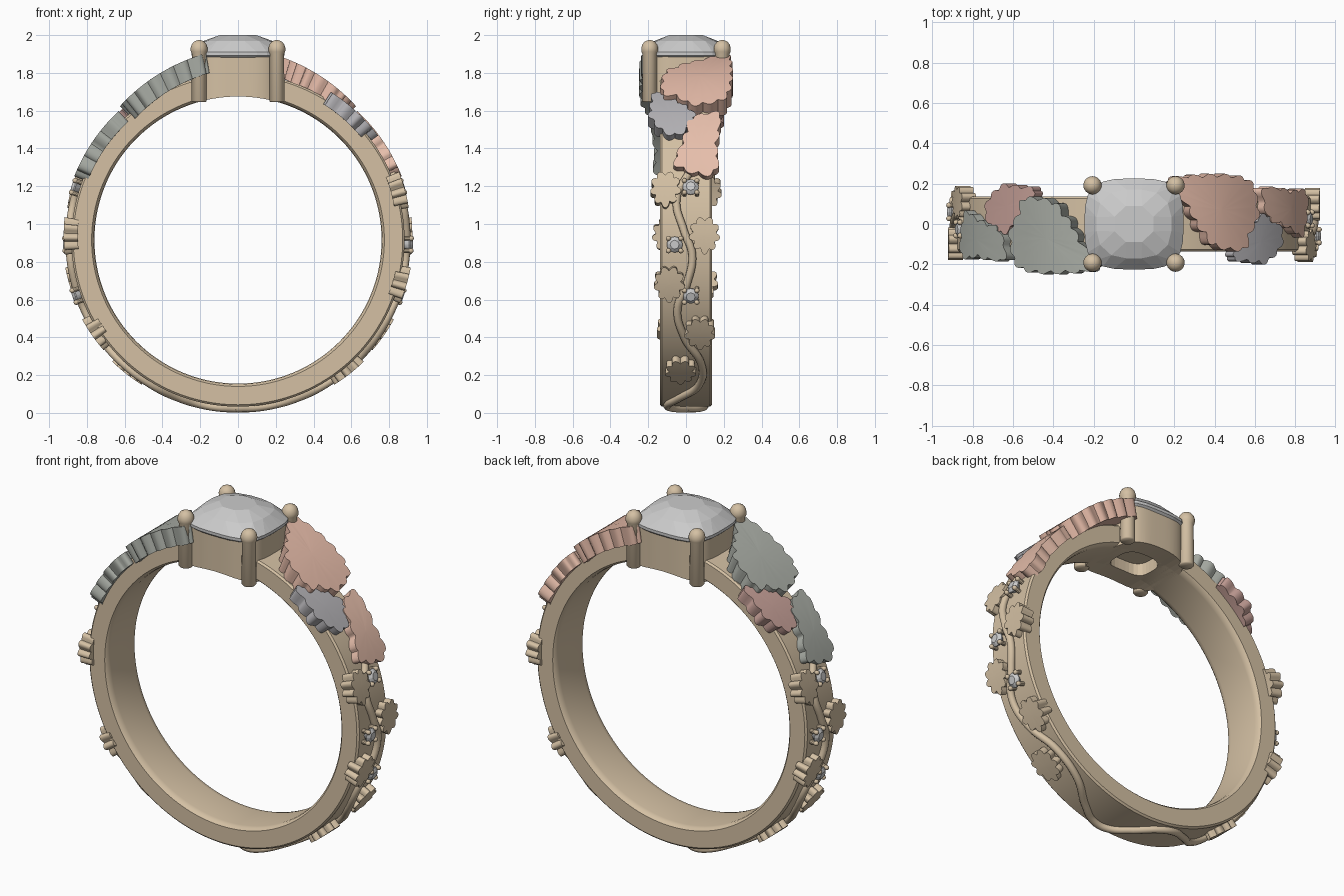
import bpy, bmesh, math
from mathutils import Vector, Matrix

if "Cube" in bpy.data.objects:
    bpy.data.objects.remove(bpy.data.objects["Cube"])

CZ = 0.915                       # height of the ring's centre


def material(name, rgb):
    m = bpy.data.materials.new(name)
    m.diffuse_color = (*rgb, 1)
    m.use_nodes = True
    m.node_tree.nodes["Principled BSDF"].inputs["Base Color"].default_value = m.diffuse_color
    return m


GOLD = material("gold", (0.66, 0.53, 0.37))
ROSE = material("rose", (0.76, 0.48, 0.38))
BLUSH = material("blush", (0.80, 0.52, 0.41))
SAGE = material("sage", (0.40, 0.42, 0.38))
SILVER = material("silver", (0.45, 0.44, 0.46))
DUSK = material("dusk_rose", (0.58, 0.36, 0.32))
STONE = material("stone", (0.82, 0.81, 0.83))


def finish(name, bm, mat, smooth=35):
    bmesh.ops.recalc_face_normals(bm, faces=bm.faces)
    me = bpy.data.meshes.new(name)
    bm.to_mesh(me)
    bm.free()
    ob = bpy.data.objects.new(name, me)
    bpy.context.collection.objects.link(ob)
    if mat:
        me.materials.append(mat)
    if smooth:
        activate(ob)
        bpy.ops.object.shade_smooth_by_angle(angle=math.radians(smooth))
    return ob


def activate(ob):
    bpy.ops.object.select_all(action='DESELECT')
    bpy.context.view_layer.objects.active = ob
    ob.select_set(True)


def on_ring(phi, y, r, s=1):
    """Point at angle phi from the top; s=-1 gives the half-turn copy."""
    return Vector((s * r * math.sin(phi), s * y, CZ + r * math.cos(phi)))


def cushion(a, b, z, n, power=3.4, off=0.0):
    pts = []
    for i in range(n):
        t = 2 * math.pi * (i + off) / n
        c, d = math.cos(t), math.sin(t)
        k = (abs(c) ** power + abs(d) ** power) ** (-1 / power)
        pts.append(Vector((a * k * c, b * k * d, z)))
    return pts


def loft(name, rings, mat, closed=False, smooth=35):
    bm = bmesh.new()
    vs = [[bm.verts.new(p) for p in r] for r in rings]
    n = len(vs[0])
    pairs = list(zip(vs, vs[1:])) + ([(vs[-1], vs[0])] if closed else [])
    for a, b in pairs:
        for i in range(n):
            bm.faces.new((a[i], a[(i + 1) % n], b[(i + 1) % n], b[i]))
    if not closed:
        bm.faces.new(vs[0])
        bm.faces.new(vs[-1])
    return finish(name, bm, mat, smooth)


def cut(ob, cutter):
    m = ob.modifiers.new("cut", 'BOOLEAN')
    m.operation, m.object, m.solver = 'DIFFERENCE', cutter, 'EXACT'
    activate(ob)
    bpy.ops.object.modifier_apply(modifier=m.name)


# Band: bevelled cross-section swept around the finger
section = [(0.775, -0.137), (0.872, -0.137), (0.882, -0.127), (0.882, 0.127), (0.872, 0.137),
           (0.775, 0.137), (0.764, 0.125), (0.76, 0.1), (0.76, -0.1), (0.764, -0.125)]
band = loft("band", [[on_ring(2 * math.pi * i / 144, y, r) for r, y in section]
                     for i in range(144)], GOLD, closed=True)

# Seat: cushion block arched underneath, with a light hole below the stone
seat = loft("seat", [cushion(0.235, 0.213, z, 64) for z in (1.6, 1.888)], GOLD)
finger = loft("finger_cutter", [[on_ring(2 * math.pi * i / 144, y, 0.76) for i in range(144)]
                                for y in (-0.5, 0.5)], None, smooth=0)
hole = loft("hole_cutter", [cushion(0.12, 0.1, z, 32) for z in (1.5, 1.74)], None, smooth=0)
cut(seat, finger)
cut(seat, hole)
cut(band, hole)
for c in (finger, hole):
    bpy.data.objects.remove(c)

# Prongs: round posts with ball tips
for sx in (-1, 1):
    for sy in (-1, 1):
        prof = [(0.034, 1.645), (0.04, 1.652), (0.038, 1.9), (0.044, 1.912), (0.045, 1.93),
                (0.040, 1.949), (0.029, 1.964), (0.014, 1.972), (0.003, 1.974)]
        loft("prong", [[Vector((sx * 0.206 + r * math.cos(k * math.pi / 12),
                                sy * 0.192 + r * math.sin(k * math.pi / 12), z))
                        for k in range(24)] for r, z in prof], GOLD, smooth=50)


def hull(name, pts, mat):
    bm = bmesh.new()
    for p in pts:
        bm.verts.new(p)
    res = bmesh.ops.convex_hull(bm, input=bm.verts)
    bmesh.ops.delete(bm, geom=[v for v in res["geom_interior"] if isinstance(v, bmesh.types.BMVert)],
                     context='VERTS')
    return finish(name, bm, mat, 0)


# Centre stone: faceted cushion cut
A, B = 0.245, 0.225
hull("centre_stone",
     cushion(A, B, 1.893, 32) + cushion(A, B, 1.91, 32)
     + cushion(A * .76, B * .76, 1.968, 16, 2.8, 0.5) + cushion(A * .42, B * .42, 2.0, 8, 2.2, 0.5)
     + cushion(A * .55, B * .55, 1.8, 8) + [Vector((0, 0, 1.745))], STONE)


def smooth_loop(ctrl, k=10):
    out, n = [], len(ctrl)
    for i in range(n):
        p = [Vector(ctrl[(i + j) % n]) for j in (-1, 0, 1, 2)]
        for j in range(k):
            t = j / k
            out.append(0.5 * (2 * p[1] + (p[2] - p[0]) * t
                              + (2 * p[0] - 5 * p[1] + 4 * p[2] - p[3]) * t * t
                              + (3 * p[1] - p[0] - 3 * p[2] + p[3]) * t ** 3))
    return out


def leaf(name, ctrl, mat, s, r_start, r_end, thick, waves, amp=0.012):
    """Scalloped plate wrapped round the band; ctrl is (angle in degrees, y)."""
    pts = smooth_loop([(math.radians(a) * 0.93, y) for a, y in ctrl])
    mid = sum(pts, Vector((0, 0))) / len(pts)
    lens = [(pts[(i + 1) % len(pts)] - p).length for i, p in enumerate(pts)]
    edge, run = [], 0
    for p, d in zip(pts, lens):
        wave = abs(math.sin(math.pi * waves * run / sum(lens))) * 2 - 1.2
        edge.append(p + (p - mid).normalized() * amp * wave)
        run += d
    lo, hi = min(p.x for p in edge), max(p.x for p in edge)

    def place(p, drop):
        r = r_start + (r_end - r_start) * (p.x - lo) / (hi - lo) - drop
        return on_ring(p.x / 0.93, p.y, r, s)
    scales = (0.05, 0.35, 0.7, 1)
    rings = [[place(mid + (p - mid) * k, 0) for p in edge] for k in scales]
    rings += [[place(mid + (p - mid) * k, thick) for p in edge] for k in scales[::-1]]
    loft(name, rings, mat, smooth=40)


large = [(10, .22), (20, .24), (32, .235), (38, .2), (40.3, .1), (40.5, .03), (37, -.05),
         (35, -.125), (24.5, -.11), (21, -.05), (18, .01), (16, .08), (12.5, .15)]
small = [(32, -.17), (35, -.1), (38, -.03), (44, .045), (49.5, .02), (53, -.05),
         (51.5, -.12), (45, -.19), (39, -.185)]
medium = [(46, .03), (43.5, .17), (51, .175), (58, .16), (64, .17), (68, .13), (67, .02),
          (64, -.06), (58, -.03), (52, 0)]
bud = [(-1, 0), (-.75, .7), (0, .95), (.65, .65), (1, 0), (.6, -.7), (0, -1), (-.75, -.75)]
bud_spots = [(73, -.11), (88.5, .1), (105, -.09), (123, .075), (140, -.03)]
vine_path = [(66, .02), (76, -.05), (87, -.01), (95, .033), (105, .005), (114, -.045), (125, -.01),
             (137, .08), (149, .07), (160, -.04), (167, -.095), (173, -.085), (180, 0)]
stones = [(72, .025), (91.5, -.06), (109, .025)]

for s, side, big_m, small_m, med_m in ((1, "right", ROSE, SILVER, BLUSH), (-1, "left", SAGE, DUSK, SAGE)):
    # Shoulder leaves
    leaf(f"large_leaf_{side}", large, big_m, s, 1.003, 0.945, 0.105, 17)
    leaf(f"small_leaf_{side}", small, small_m, s, 0.925, 0.925, 0.075, 11)
    leaf(f"medium_leaf_{side}", medium, med_m, s, 0.93, 0.93, 0.075, 12)

    # Little leaves down the band
    for i, (a, y) in enumerate(bud_spots):
        f = 1 if i % 2 else -1
        leaf(f"band_leaf_{side}", [(a + u * 5.7, y + f * v * .075) for u, v in bud],
             GOLD, s, 0.926, 0.92, 0.075, 9)

    # Vine
    cu = bpy.data.curves.new(f"vine_{side}", 'CURVE')
    cu.dimensions, cu.bevel_depth, cu.bevel_resolution, cu.resolution_u = '3D', 0.021, 3, 8
    cu.use_fill_caps = True
    sp = cu.splines.new('BEZIER')
    sp.bezier_points.add(len(vine_path) - 1)
    for bp, (a, y) in zip(sp.bezier_points, vine_path):
        bp.co = on_ring(math.radians(a), y, 0.893, s)
        bp.handle_left_type = bp.handle_right_type = 'AUTO'
    cu.materials.append(GOLD)
    bpy.context.collection.objects.link(bpy.data.objects.new(f"vine_{side}", cu))

    # Accent stones with four bead prongs
    for a, y in stones:
        phi = math.radians(a)
        o = on_ring(phi, y, 0, s)
        out = Vector((s * math.sin(phi), 0, math.cos(phi)))
        tan = Vector((s * math.cos(phi), 0, -math.sin(phi)))
        side_dir = Vector((0, 1, 0))
        pts = [o + out * h + (tan * math.cos(t) + side_dir * math.sin(t)) * r
               for r, h, n in ((.024, .926, 8), (.042, .911, 16), (.042, .905, 16), (.015, .875, 8))
               for t in [2 * math.pi * k / n for k in range(n)]]
        hull(f"accent_stone_{side}", pts, STONE)
        bm = bmesh.new()
        rot = out.to_track_quat('Z', 'Y').to_matrix().to_4x4()
        for i in (-1, 1):
            for j in (-1, 1):
                base = o + tan * i * .033 + side_dir * j * .033
                bmesh.ops.create_cone(bm, cap_ends=True, segments=10, radius1=.012, radius2=.012, depth=.05,
                                      matrix=Matrix.Translation(base + out * .892) @ rot)
                bmesh.ops.create_uvsphere(bm, u_segments=10, v_segments=6, radius=.014,
                                          matrix=Matrix.Translation(base + out * .917) @ rot)
        finish(f"accent_prongs_{side}", bm, GOLD)
